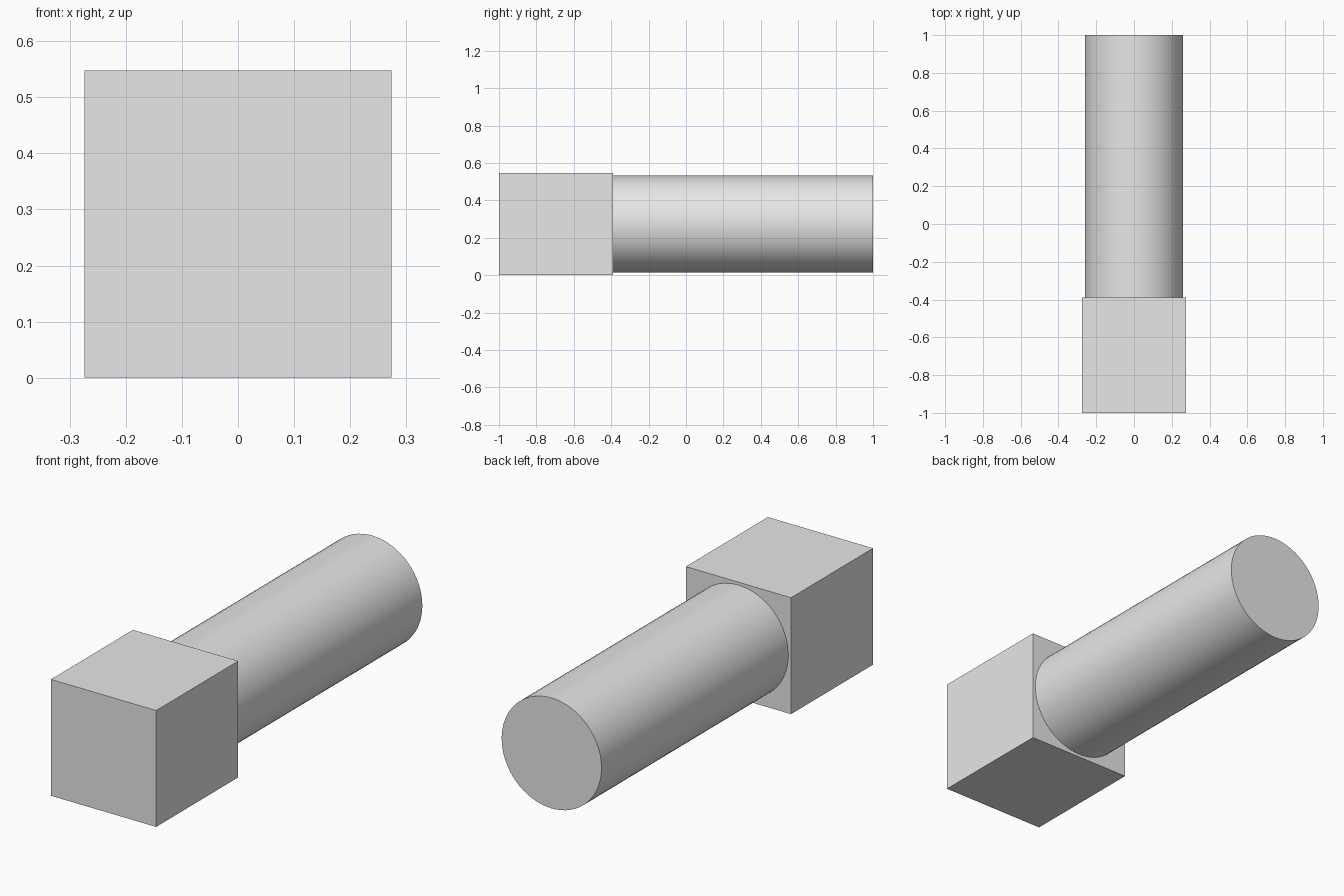
import bpy
import math

# Remove the default cube
old = bpy.data.objects.get("Cube")
if old:
    bpy.data.objects.remove(old, do_unlink=True)

SIDE = 0.548      # width and height of the block
JOINT_Y = -0.39   # where the shaft meets the block
RADIUS = 0.26
AXIS_Z = SIDE / 2

# Single plain grey material
grey = bpy.data.materials.new("light_grey")
grey.use_nodes = True
colour = (0.8, 0.8, 0.8, 1.0)
grey.diffuse_color = colour
for node in grey.node_tree.nodes:
    if node.type == 'BSDF_PRINCIPLED':
        node.inputs["Base Color"].default_value = colour


def finish(name):
    obj = bpy.context.object
    obj.name = name
    obj.data.name = name
    obj.data.materials.append(grey)
    return obj


# Square block at the front
bpy.ops.mesh.primitive_cube_add(size=1, location=(0, (JOINT_Y - 1) / 2, AXIS_Z))
block = finish("head_block")
block.scale = (SIDE, JOINT_Y + 1, SIDE)
bpy.ops.object.transform_apply(location=False, rotation=False, scale=True)

# Round shaft running to the back
bpy.ops.mesh.primitive_cylinder_add(
    vertices=64, radius=RADIUS, depth=1 - JOINT_Y,
    location=(0, (1 + JOINT_Y) / 2, AXIS_Z), rotation=(math.pi / 2, 0, 0))
finish("shaft")
bpy.ops.object.shade_smooth_by_angle(angle=math.radians(30))
